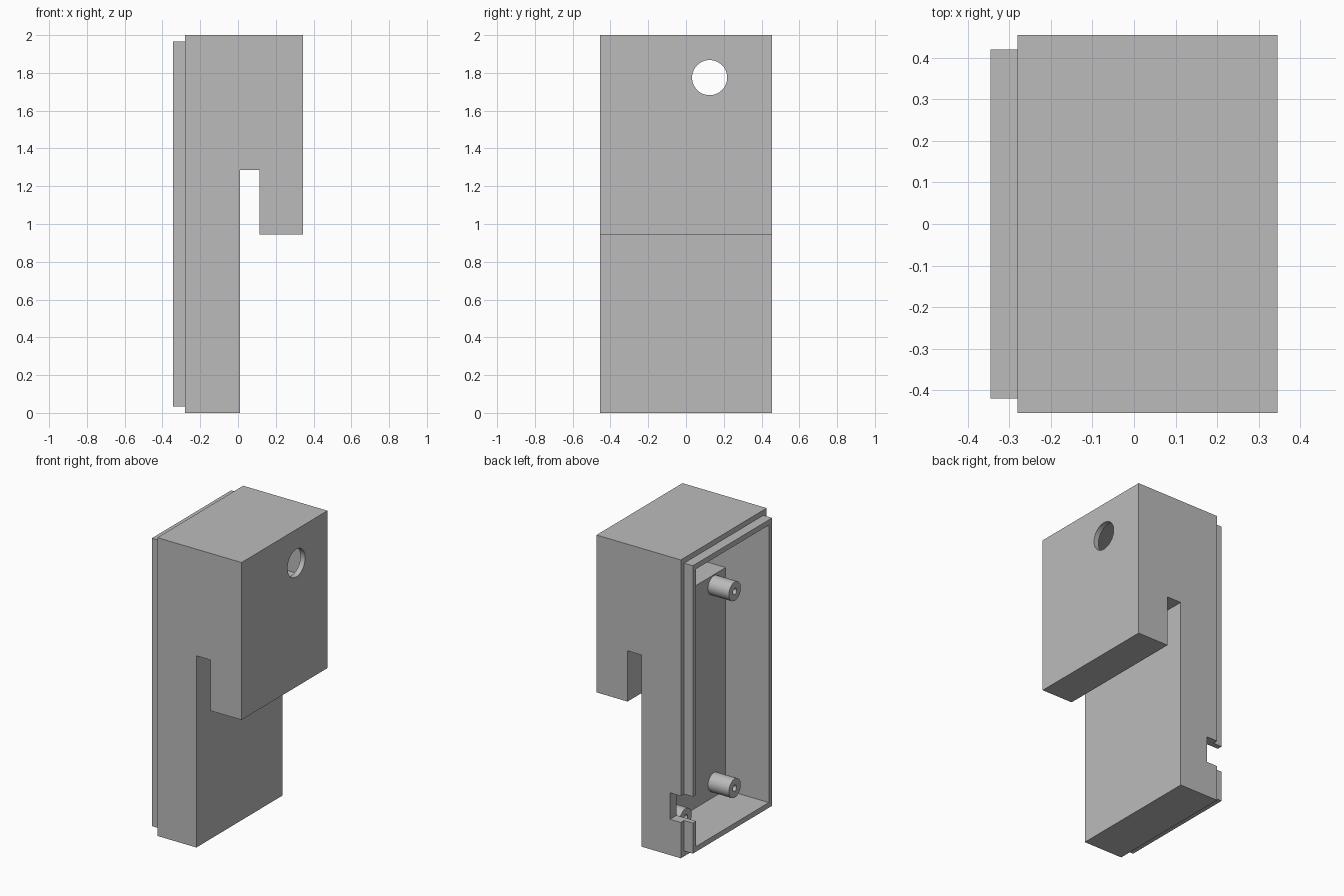
import bpy, bmesh, math
from mathutils import Matrix, Vector

cube = bpy.data.objects.get("Cube")
if cube:
    bpy.data.objects.remove(cube, do_unlink=True)

grey = bpy.data.materials.new("plain_grey")
grey.use_nodes = True
colour = (0.5, 0.5, 0.5, 1)
grey.diffuse_color = colour
grey.node_tree.nodes["Principled BSDF"].inputs["Base Color"].default_value = colour


def add_object(name, bm):
    bmesh.ops.recalc_face_normals(bm, faces=bm.faces[:])
    mesh = bpy.data.meshes.new(name)
    bm.to_mesh(mesh)
    bm.free()
    mesh.materials.append(grey)
    ob = bpy.data.objects.new(name, mesh)
    bpy.context.collection.objects.link(ob)
    return ob


def prism(name, profile, y0, y1):
    """Extrude an (x, z) outline along y."""
    bm = bmesh.new()
    face = bm.faces.new([bm.verts.new((x, y0, z)) for x, z in profile])
    out = bmesh.ops.extrude_face_region(bm, geom=[face])
    moved = [v for v in out["geom"] if isinstance(v, bmesh.types.BMVert)]
    bmesh.ops.translate(bm, verts=moved, vec=Vector((0, y1 - y0, 0)))
    return add_object(name, bm)


def box(name, x0, x1, y0, y1, z0, z1):
    return prism(name, [(x0, z0), (x1, z0), (x1, z1), (x0, z1)], y0, y1)


def rod(name, x0, x1, y, z, radius, sides=48):
    """Cylinder lying along x."""
    bm = bmesh.new()
    bmesh.ops.create_cone(
        bm, cap_ends=True, segments=sides, radius1=radius, radius2=radius,
        depth=x1 - x0,
        matrix=Matrix.Translation(((x0 + x1) / 2, y, z)) @ Matrix.Rotation(math.pi / 2, 4, "Y"))
    return add_object(name, bm)


def select_only(ob):
    bpy.ops.object.select_all(action="DESELECT")
    ob.select_set(True)
    bpy.context.view_layer.objects.active = ob


def combine(ob, tool, operation):
    """Apply a boolean, then discard the tool object."""
    mod = ob.modifiers.new(operation.lower(), "BOOLEAN")
    mod.object, mod.operation, mod.solver = tool, operation, "EXACT"
    select_only(ob)
    bpy.ops.object.modifier_apply(modifier=mod.name)
    bpy.data.objects.remove(tool, do_unlink=True)


def smooth(ob):
    select_only(ob)
    bpy.ops.object.shade_smooth_by_angle(angle=math.radians(30))


# Overall dimensions
BACK, FRONT, HALF = -0.28, 0.345, 0.455
WALL, STEP = 0.07, 0.035
LEG, FLOOR, SHELF = 0.01, -0.025, 1.56

# Hooked housing with a stepped lip on its open side
shell = prism("housing", [
    (BACK, 0), (LEG, 0), (LEG, 1.285), (0.115, 1.285),
    (0.115, 0.945), (FRONT, 0.945), (FRONT, 2), (BACK, 2)], -HALF, HALF)
lip = box("lip", -FRONT, -0.2, STEP - HALF, HALF - STEP, STEP, 2 - STEP)
combine(shell, lip, "UNION")

# Hollow interior, deeper above the shelf
cavity = prism("cavity_cutter", [
    (-0.5, WALL), (FLOOR, WALL), (FLOOR, SHELF), (FRONT - STEP, SHELF),
    (FRONT - STEP, 2 - WALL), (-0.5, 2 - WALL)], WALL - HALF, HALF - WALL)
combine(shell, cavity, "DIFFERENCE")

# Round opening and cable notch
combine(shell, rod("opening_cutter", 0.2, 0.5, 0.125, 1.775, 0.093), "DIFFERENCE")
combine(shell, box("notch_cutter", -0.5, -0.2, 0.3, 0.6, 0.24, 0.417), "DIFFERENCE")
smooth(shell)

# Four screw posts standing on the cavity floor
for side, y in (("left", 0.26), ("right", -0.26)):
    for level, z in (("lower", 0.17), ("upper", 1.49)):
        post = rod(f"{level}_{side}_screw_post", -0.18, FLOOR + 0.01, y, z, 0.063, 32)
        combine(post, rod("pilot_cutter", -0.3, -0.04, y, z, 0.02, 24), "DIFFERENCE")
        smooth(post)
